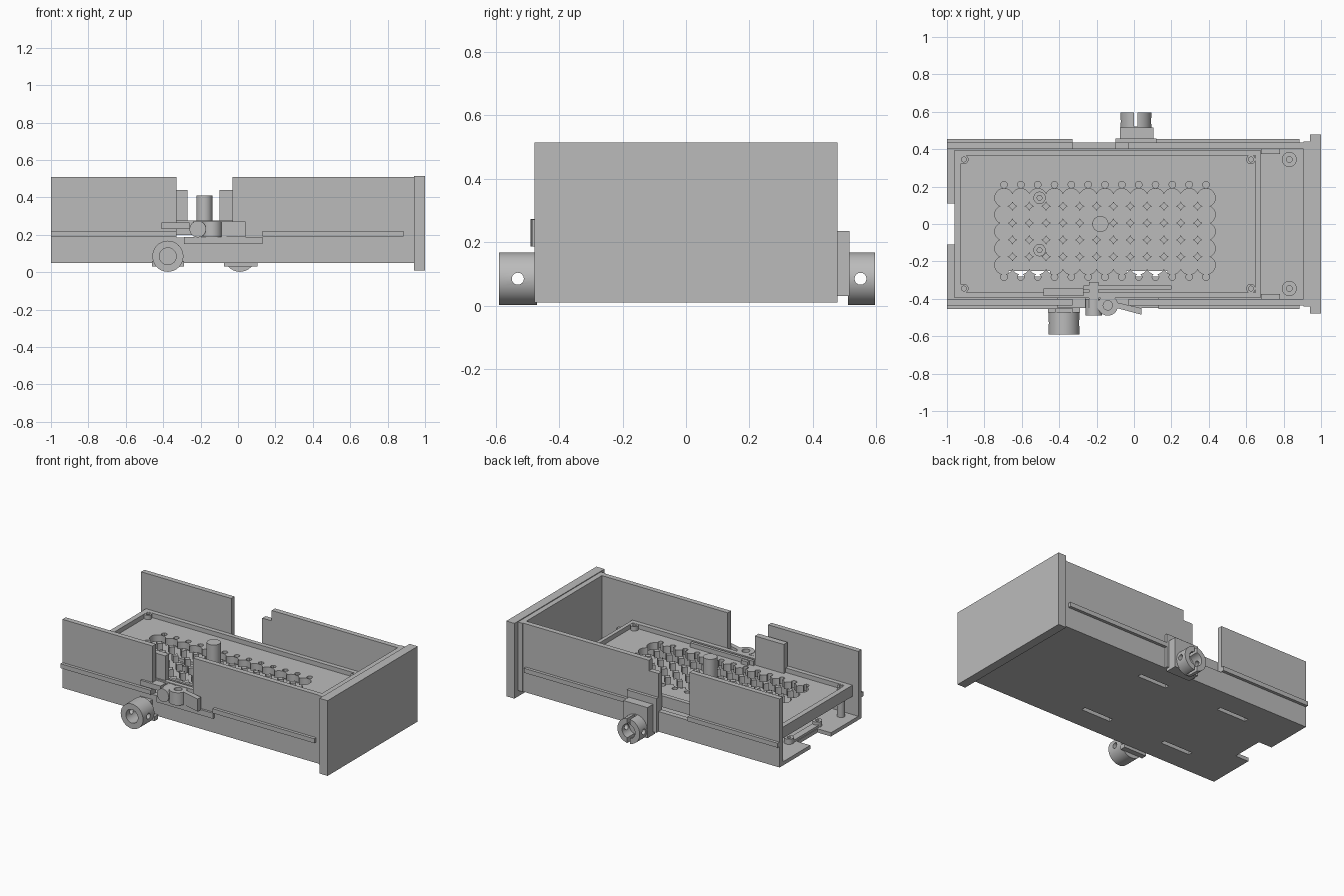
import bpy, bmesh, math
from mathutils import Matrix, Vector

old = bpy.data.objects.get("Cube")
if old:
    bpy.data.objects.remove(old, do_unlink=True)

grey = bpy.data.materials.new("plain grey")
grey.use_nodes = True
colour = (0.5, 0.5, 0.5, 1)
grey.diffuse_color = colour
grey.node_tree.nodes["Principled BSDF"].inputs["Base Color"].default_value = colour


def box(x, y, z):
    """Shape description: box given by its ranges."""
    return ("box", x, y, z)


def rod(axis, centre, radius, span, sides=32):
    """Shape description: cylinder along an axis; centre holds the other two coordinates."""
    return ("rod", axis, centre, radius, span, sides)


def add_shape(bm, shape):
    if shape[0] == "box":
        size = [b - a for a, b in shape[1:]]
        mid = [(a + b) / 2 for a, b in shape[1:]]
        mat = Matrix.Translation(mid) @ Matrix.Diagonal((*size, 1))
        bmesh.ops.create_cube(bm, size=1, matrix=mat)
    else:
        _, axis, centre, radius, span, sides = shape
        mid = list(centre)
        mid.insert("xyz".index(axis), sum(span) / 2)
        turn = {"x": Matrix.Rotation(math.pi / 2, 4, "Y"),
                "y": Matrix.Rotation(math.pi / 2, 4, "X"),
                "z": Matrix.Identity(4)}[axis]
        bmesh.ops.create_cone(bm, cap_ends=True, segments=sides, radius1=radius, radius2=radius,
                              depth=span[1] - span[0], matrix=Matrix.Translation(mid) @ turn)


def make(name, *shapes):
    bm = bmesh.new()
    for shape in shapes:
        add_shape(bm, shape)
    mesh = bpy.data.meshes.new(name)
    bm.to_mesh(mesh)
    bm.free()
    mesh.materials.append(grey)
    obj = bpy.data.objects.new(name, mesh)
    bpy.context.collection.objects.link(obj)
    return obj


def cut(obj, *shapes):
    """Subtract the shapes and keep the plain result."""
    cutter = make("cutter", *shapes)
    cutter.hide_render = True
    mod = obj.modifiers.new("cut", "BOOLEAN")
    mod.operation = "DIFFERENCE"
    mod.solver = "EXACT"
    mod.use_self = True
    mod.object = cutter
    graph = bpy.context.evaluated_depsgraph_get()
    mesh = bpy.data.meshes.new_from_object(obj.evaluated_get(graph))
    obj.modifiers.clear()
    obj.data = mesh
    bpy.data.objects.remove(cutter, do_unlink=True)
    return obj


def boss(name, x, y, z, radius, hole):
    """Upright screw boss."""
    post = make(name, rod("z", (x, y), radius, z, 24))
    return cut(post, rod("z", (x, y), hole, (z[1] - 0.04, z[1] + 0.1), 16))


# Drawer floor with slots and an end notch
floor = make("drawer_floor", box((-1, 0.91), (-0.435, 0.435), (0.05, 0.075)))
slots = [box((x - 0.11, x + 0.11), (y - 0.015, y + 0.015), (0, 0.2))
         for x in (-0.56, 0.07) for y in (-0.265, 0.265)]
cut(floor, box((-1.1, -0.9), (-0.11, 0.11), (0, 0.2)), *slots)

# Side walls with openings
front_wall = make("front_side_wall", box((-1, 0.91), (-0.435, -0.4), (0.05, 0.51)))
cut(front_wall, box((-0.33, -0.03), (-0.6, -0.3), (0.185, 0.7)))
back_wall = make("back_side_wall", box((-1, 0.91), (0.4, 0.435), (0.05, 0.51)))
cut(back_wall, box((-0.33, -0.1), (0.3, 0.6), (0.185, 0.7)))
cut(back_wall, box((-0.11, -0.03), (0.3, 0.6), (0.44, 0.7)))

# Slide rails
make("front_rail", box((-1, -0.33), (-0.455, -0.434), (0.19, 0.22)),
     box((0.13, 0.885), (-0.455, -0.434), (0.19, 0.22)))
make("back_rail", box((-1, -0.33), (0.434, 0.455), (0.19, 0.22)),
     box((0.1, 0.885), (0.434, 0.455), (0.19, 0.22)))

# Drawer face
make("drawer_face_backing", box((0.905, 0.942), (-0.44, 0.44), (0.05, 0.51)))
make("drawer_face", box((0.94, 1), (-0.478, 0.478), (0.01, 0.515)))
make("corner_strips", box((0.68, 0.78), (0.375, 0.402), (0.07, 0.2)),
     box((0.68, 0.78), (-0.402, -0.375), (0.07, 0.2)))

# Perforated inner tray
tray = make("tray", box((-0.96, 0.675), (-0.395, 0.395), (0.2, 0.275)))
cut(tray, box((-0.925, 0.65), (-0.365, 0.365), (0.245, 0.4)))
holes = []
for i in range(13):
    x = -0.695 + 0.09 * i
    holes += [rod("z", (x, 0.14 - 0.09 * j), 0.0495, (0.1, 0.4), 20) for j in range(5)]
    holes += [rod("z", (x, y), 0.018, (0.1, 0.4), 12) for y in (0.21, -0.283)]
cut(tray, *holes)
make("centre_pillar", rod("z", (-0.18, 0), 0.043, (0.2, 0.41)))

# Screw bosses
for side, s in (("left", 1), ("right", -1)):
    for end, x in (("rear", -0.91), ("fore", 0.625)):
        boss(f"tray_post_{end}_{side}", x, 0.345 * s, (0.07, 0.274), 0.025, 0.013)
    boss(f"face_boss_{side}", 0.83, 0.345 * s, (0.07, 0.12), 0.04, 0.016)
    boss(f"floor_boss_{side}", -0.505, 0.14 * s, (0.07, 0.12), 0.033, 0.013)
    boss(f"end_boss_{side}", -0.87, 0.15 * s, (0.07, 0.11), 0.03, 0.012)
make("end_bar", box((-0.895, -0.85), (-0.13, 0.13), (0.07, 0.09)))

# Guide blocks beside the front opening
make("guide_block", box((-0.485, -0.27), (-0.385, -0.345), (0.24, 0.44)))
make("guide_bar", box((-0.27, 0.2), (-0.35, -0.33), (0.24, 0.275)))
make("guide_rod", box((-0.24, -0.19), (-0.45, -0.31), (0.22, 0.27)))

# Latch mechanism on the front side
make("latch_shelf", box((-0.29, 0.13), (-0.45, -0.38), (0.15, 0.187)))
make("latch_plate", box((-0.41, -0.26), (-0.45, -0.39), (0.23, 0.265)))
make("latch_roller", rod("y", (-0.215, 0.23), 0.044, (-0.49, -0.4)))
boss("latch_pivot", -0.14, -0.435, (0.187, 0.272), 0.055, 0.025)
arm = make("latch_arm", box((-0.09, 0.04), (-0.45, -0.42), (0.187, 0.272)))
for v in arm.data.vertices:
    if v.co.x > 0:
        v.co.y = -0.485 if v.co.y < -0.435 else -0.45

# Round sockets on both sides
front_ring = make("front_ring", rod("y", (-0.375, 0.085), 0.083, (-0.59, -0.47), 40))
cut(front_ring, rod("y", (-0.375, 0.085), 0.045, (-0.7, -0.4)))
cut(front_ring, rod("x", (-0.53, 0.085), 0.019, (-0.6, -0.1), 16))
make("front_ring_mount", box((-0.46, -0.29), (-0.472, -0.434), (0.03, 0.06)),
     box((-0.42, -0.33), (-0.472, -0.434), (0.06, 0.15)))

back_ring = make("back_ring", rod("y", (0.01, 0.085), 0.083, (0.51, 0.595), 40))
cut(back_ring, rod("y", (0.01, 0.085), 0.048, (0.52, 0.7)))
cut(back_ring, rod("x", (0.55, 0.085), 0.019, (-0.3, 0.3), 16))
cut(back_ring, box((0, 0.02), (0.52, 0.7), (-0.1, 0.3)))
make("back_ring_bracket", box((-0.075, 0.105), (0.434, 0.515), (0.03, 0.235)))
make("back_ring_plate", box((-0.1, 0.12), (0.434, 0.456), (0.05, 0.28)))

# Smooth the round parts, keeping edges sharp
bpy.ops.object.select_all(action="DESELECT")
for obj in bpy.context.collection.objects:
    if obj.type == "MESH" and grey.name in obj.data.materials:
        obj.select_set(True)
        bpy.context.view_layer.objects.active = obj
bpy.ops.object.shade_smooth_by_angle(angle=math.radians(30))
